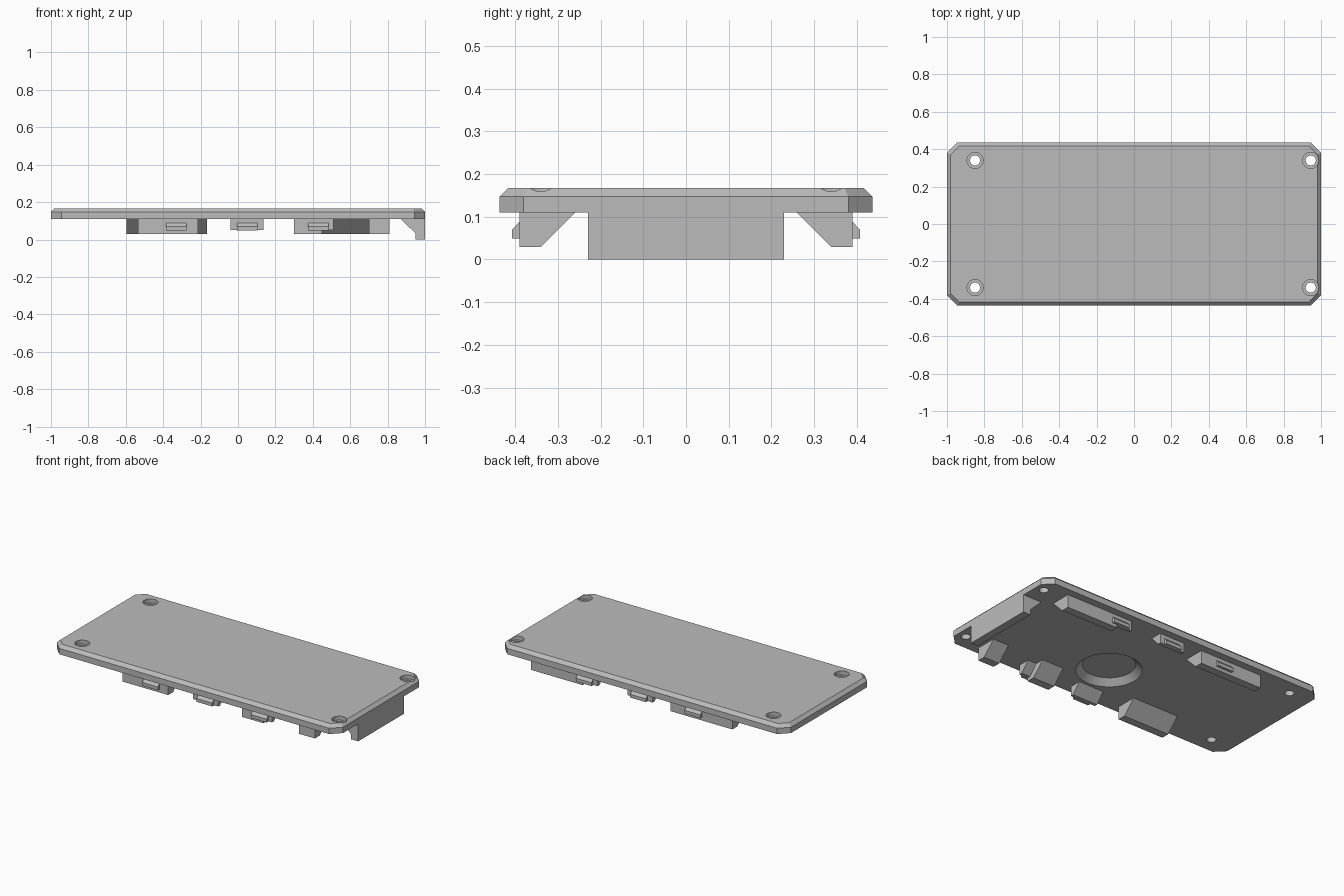
import bpy, bmesh
from mathutils import Vector

if "Cube" in bpy.data.objects:
    bpy.data.objects.remove(bpy.data.objects["Cube"], do_unlink=True)

grey = bpy.data.materials.new("plain grey")
grey.use_nodes = True
COLOUR = (0.5, 0.5, 0.5, 1)
grey.diffuse_color = COLOUR
grey.node_tree.nodes["Principled BSDF"].inputs["Base Color"].default_value = COLOUR

UNDER, TOP = 0.11, 0.167


def finish(name, bm):
    bmesh.ops.recalc_face_normals(bm, faces=bm.faces)
    mesh = bpy.data.meshes.new(name)
    bm.to_mesh(mesh)
    bm.free()
    mesh.materials.append(grey)
    obj = bpy.data.objects.new(name, mesh)
    bpy.context.collection.objects.link(obj)
    return obj


def extrude_outline(points, offset):
    """Solid made by sweeping a closed outline along an offset."""
    bm = bmesh.new()
    face = bm.faces.new([bm.verts.new(p) for p in points])
    res = bmesh.ops.extrude_face_region(bm, geom=[face], use_keep_orig=True)
    verts = [g for g in res["geom"] if isinstance(g, bmesh.types.BMVert)]
    bmesh.ops.translate(bm, verts=verts, vec=Vector(offset))
    return bm


def cut_round(target, name, x, y, z0, z1, r0, r1):
    """Cut a round hole or cone between two heights."""
    bm = bmesh.new()
    bmesh.ops.create_cone(bm, cap_ends=True, segments=48, radius1=r0, radius2=r1, depth=z1 - z0)
    bmesh.ops.translate(bm, verts=bm.verts, vec=(x, y, (z0 + z1) / 2))
    cutter = finish(name, bm)
    mod = target.modifiers.new(name, "BOOLEAN")
    mod.operation, mod.solver, mod.object = "DIFFERENCE", "EXACT", cutter
    bpy.context.view_layer.objects.active = target
    bpy.ops.object.modifier_apply(modifier=name)
    bpy.data.objects.remove(cutter, do_unlink=True)


# Cover plate with clipped corners and a bevelled top rim
X, Y, C = 1.0, 0.437, 0.057
corners = [(X, Y - C), (X - C, Y), (C - X, Y), (-X, Y - C),
           (-X, C - Y), (C - X, -Y), (X - C, -Y), (X, C - Y)]
bm = extrude_outline([(x, y, UNDER) for x, y in corners], (0, 0, TOP - UNDER))
rim = [e for e in bm.edges if all(v.co.z > TOP - 0.001 for v in e.verts)]
bmesh.ops.bevel(bm, geom=rim, offset=0.02, segments=1, affect="EDGES")
plate = finish("cover_plate", bm)

# Counterbored screw holes
for x in (-0.85, 0.945):
    for y in (-0.34, 0.34):
        cut_round(plate, "screw_hole", x, y, 0, 0.3, 0.027, 0.027)
        cut_round(plate, "screw_head_seat", x, y, 0.142, 0.3, 0.043, 0.043)

# Tapered round recess in the underside
cut_round(plate, "round_recess", 0.09, -0.11, UNDER - 0.01, UNDER + 0.037, 0.197, 0.15)

bpy.ops.object.select_all(action="DESELECT")
plate.select_set(True)
bpy.context.view_layer.objects.active = plate
bpy.ops.object.shade_smooth_by_angle(angle=0.5)

# End lip with a sloped brace
lip = [(1, UNDER), (1, 0), (0.95, 0), (0.95, 0.032), (0.87, UNDER)]
finish("end_lip", extrude_outline([(x, -0.229, z) for x, z in lip], (0, 0.458, 0)))

# Clip blocks and hooks, as outward distance and height
TALL = [(0.39, UNDER), (0.39, 0.029), (0.34, 0.029), (0.259, UNDER)]
SHORT = [(0.39, UNDER), (0.39, 0.05), (0.37, 0.05), (0.315, UNDER)]
HOOK = [(0.388, 0.088), (0.39, 0.088), (0.407, 0.07), (0.407, 0.049), (0.388, 0.049)]


def strip(name, outline, x0, x1, side):
    finish(name, extrude_outline([(x0, side * d, z) for d, z in outline], (x1 - x0, 0, 0)))


tall_spans = {-1: [(-0.535, -0.215), (0.3, 0.45), (0.7, 0.81)],
              1: [(-0.597, -0.165), (0.45, 0.81)]}
short_spans = {-1: [(-0.04, 0.135), (0.45, 0.51)],
               1: [(-0.04, 0.135), (0.345, 0.45)]}
for side, label in ((-1, "front"), (1, "back")):
    for x0, x1 in tall_spans[side]:
        strip(label + "_tall_clip", TALL, x0, x1, side)
    for x0, x1 in short_spans[side]:
        strip(label + "_short_clip", SHORT, x0, x1, side)
    for x in (-0.33, 0.05, 0.43):
        strip(label + "_hook", HOOK, x - 0.055, x + 0.055, side)
